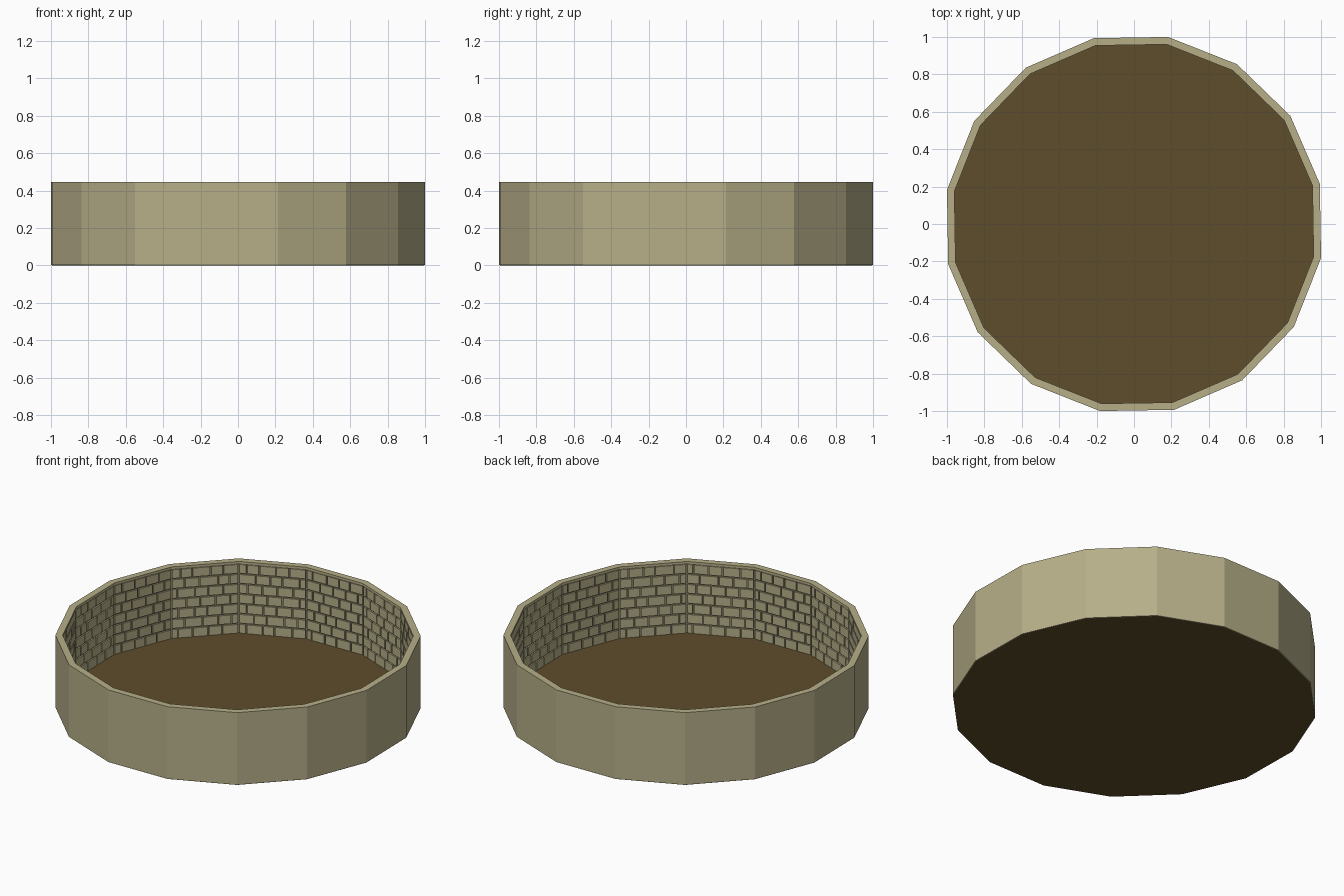
import bpy, bmesh, math, random
from mathutils import Matrix, Vector

if "Cube" in bpy.data.objects:
    bpy.data.objects.remove(bpy.data.objects["Cube"])

random.seed(4)
N = 16
OFFSET = math.radians(12.2)
R_OUT, R_LIP, R_MORTAR, R_BRICK = 1.0164, 0.976, 0.988, 0.979
H, LIP = 0.445, 0.016


def material(name, rgb):
    m = bpy.data.materials.new(name)
    m.diffuse_color = (*rgb, 1)
    m.use_nodes = True
    m.node_tree.nodes["Principled BSDF"].inputs["Base Color"].default_value = m.diffuse_color
    return m


def finish(bm, name, *mats):
    bmesh.ops.recalc_face_normals(bm, faces=bm.faces)
    me = bpy.data.meshes.new(name)
    bm.to_mesh(me)
    bm.free()
    for m in mats:
        me.materials.append(m)
    ob = bpy.data.objects.new(name, me)
    bpy.context.collection.objects.link(ob)
    return ob


def ring(bm, r, z):
    step = 2 * math.pi / N
    return [bm.verts.new((r * math.cos(OFFSET + i * step),
                          r * math.sin(OFFSET + i * step), z)) for i in range(N)]


stone = material("stone", (0.47, 0.43, 0.25))
mortar = material("mortar", (0.24, 0.22, 0.13))
soil = material("soil", (0.112, 0.074, 0.024))

# Wall: closed profile swept around 16 sides, with a small lip over the inner face
bm = bmesh.new()
profile = [(R_OUT, 0.002), (R_OUT, H), (R_LIP, H), (R_LIP, H - LIP),
           (R_MORTAR, H - LIP), (R_MORTAR, 0.002)]
rings = [ring(bm, r, z) for r, z in profile]
for k, a in enumerate(rings):
    b = rings[(k + 1) % len(rings)]
    for i in range(N):
        j = (i + 1) % N
        f = bm.faces.new((a[i], a[j], b[j], b[i]))
        f.material_index = 1 if k == 4 else 0
finish(bm, "round_wall", stone, mortar)

# Floor: thin soil slab
bm = bmesh.new()
low, high = ring(bm, R_OUT - 0.003, 0.0), ring(bm, R_MORTAR, 0.004)
bm.faces.new(low)
bm.faces.new(high)
for i in range(N):
    j = (i + 1) % N
    bm.faces.new((low[i], low[j], high[j], high[i]))
finish(bm, "floor", soil)

# Brick lining: staggered courses on each inner facet
bm = bmesh.new()
ROWS, GAP = 7, 0.008
half = R_BRICK * math.sin(math.pi / N)
front = R_BRICK * math.cos(math.pi / N)
back = R_MORTAR * math.cos(math.pi / N) + 0.002
row_h = (H - LIP) / ROWS
for s in range(N):
    rot = Matrix.Rotation(OFFSET + (s + 0.5) * 2 * math.pi / N, 4, 'Z')
    for r in range(ROWS):
        # joints between bricks, shifted by half a brick on odd courses
        unit = 2 * half / 4.5
        start = unit * (0.5 if r % 2 else 1.0)
        cuts = [-half] + [-half + start + k * unit + random.uniform(-0.012, 0.012)
                          for k in range(4)] + [half]
        z = (r + 0.5) * row_h
        for a, b in zip(cuts, cuts[1:]):
            loc = Vector(((front + back) / 2, (a + b) / 2, z))
            size = (back - front, b - a - GAP, row_h - GAP, 1)
            bmesh.ops.create_cube(bm, size=1, matrix=rot @ Matrix.Translation(loc)
                                  @ Matrix.Diagonal(size))
finish(bm, "brick_lining", stone)
